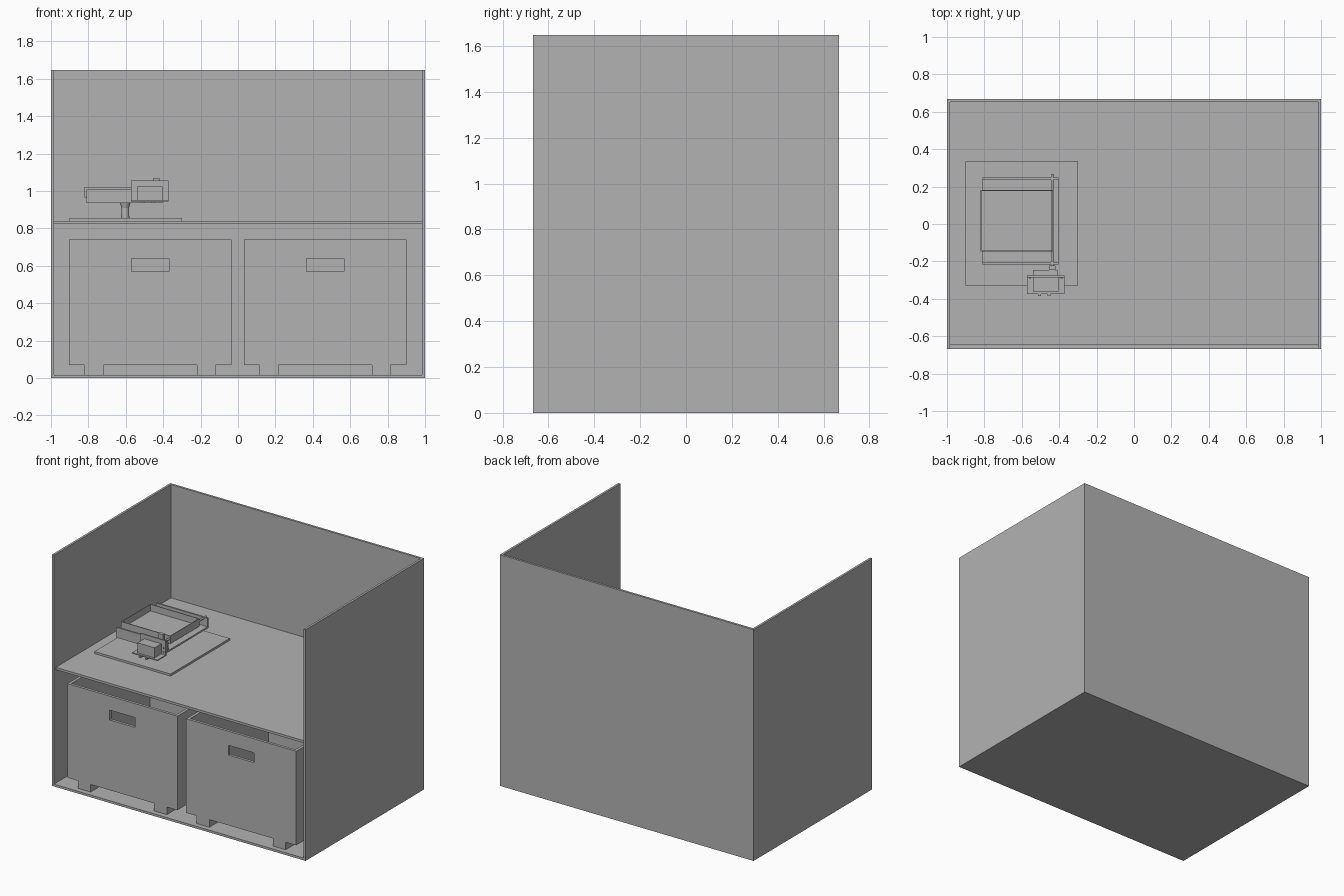
import bpy
import bmesh
from math import radians
from mathutils import Matrix

cube = bpy.data.objects.get("Cube")
if cube:
    bpy.data.objects.remove(cube, do_unlink=True)

grey = bpy.data.materials.new("plain grey")
grey.use_nodes = True
tone = (0.45, 0.45, 0.45, 1)
grey.diffuse_color = tone
grey.node_tree.nodes["Principled BSDF"].inputs["Base Color"].default_value = tone


def finish(name, bm):
    mesh = bpy.data.meshes.new(name)
    bm.to_mesh(mesh)
    bm.free()
    mesh.materials.append(grey)
    obj = bpy.data.objects.new(name, mesh)
    bpy.context.collection.objects.link(obj)
    return obj


def box(name, x, y, z):
    """Box from (low, high) ranges on each axis."""
    bm = bmesh.new()
    bmesh.ops.create_cube(bm, size=1)
    for v in bm.verts:
        v.co = [(lo + hi) / 2 + c * (hi - lo) for c, (lo, hi) in zip(v.co, (x, y, z))]
    return finish(name, bm)


def rod(name, x, z, y, r):
    """Cylinder along y."""
    bm = bmesh.new()
    turn = Matrix.Translation((x, sum(y) / 2, z)) @ Matrix.Rotation(radians(90), 4, "X")
    bmesh.ops.create_cone(bm, cap_ends=True, segments=16, radius1=r, radius2=r,
                          depth=y[1] - y[0], matrix=turn)
    return finish(name, bm)


def cut(obj, x, y, z):
    """Subtract a box and discard the cutter."""
    cutter = box("cutter", x, y, z)
    cutter.hide_render = True
    mod = obj.modifiers.new("cut", "BOOLEAN")
    mod.operation = "DIFFERENCE"
    mod.solver = "EXACT"
    mod.object = cutter
    bpy.context.view_layer.objects.active = obj
    bpy.ops.object.modifier_apply(modifier=mod.name)
    bpy.data.objects.remove(cutter, do_unlink=True)


# Cabinet
T, D, H = 0.016, 0.667, 1.647
box("cabinet_floor", (-1, 1), (-D, D), (0, T))
box("back_wall", (-1, 1), (D - T, D), (T, H))
box("right_wall", (-1, T - 1), (-D, D - T), (T, H))
box("left_wall", (1 - T, 1), (-D, D - T), (T, H))
box("worktop", (T - 1, 1 - T), (-0.645, D - T), (0.823, 0.84))

# Open storage bins with a grip slot and four feet
front, back = -0.63, 0.29
for side, cx in (("right", -0.47), ("left", 0.466)):
    tub = box(side + "_bin", (cx - 0.434, cx + 0.434), (front, back), (0.07, 0.74))
    cut(tub, (cx - 0.414, cx + 0.414), (front + 0.02, back - 0.02), (0.09, 0.8))
    cut(tub, (cx - 0.1, cx + 0.1), (front - 0.05, front + 0.05), (0.57, 0.64))
    for fx in (cx - 0.3, cx + 0.3):
        for fy in (front, back - 0.1):
            box(side + "_bin_foot", (fx - 0.05, fx + 0.05), (fy, fy + 0.1), (T, 0.07))

# Base plate and waisted pedestal
box("base_plate", (-0.9, -0.3), (-0.33, 0.336), (0.84, 0.855))
bm = bmesh.new()
for z0, z1, r0, r1 in ((0.855, 0.91, 0.022, 0.02), (0.91, 0.936, 0.02, 0.028)):
    bmesh.ops.create_cone(bm, cap_ends=True, segments=20, radius1=r0, radius2=r1, depth=z1 - z0,
                          matrix=Matrix.Translation((-0.603, 0.015, (z0 + z1) / 2)))
finish("pedestal", bm)

# Tilting cradle
box("cradle_floor", (-0.81, -0.405), (-0.216, 0.248), (0.935, 0.947))
for y in (-0.216, 0.236):
    box("cradle_side", (-0.81, -0.405), (y, y + 0.012), (0.947, 1.008))

# Shallow tray
tray = box("tray", (-0.82, -0.43), (-0.147, 0.183), (0.965, 1.02))
cut(tray, (-0.814, -0.436), (-0.141, 0.177), (0.973, 1.1))

# Axle and drive arm
rod("axle", -0.438, 1.0, (-0.24, 0.268), 0.007)
box("drive_arm", (-0.455, -0.42), (-0.245, -0.222), (0.975, 1.07))

# Motor on an angle bracket
box("bracket_shelf", (-0.572, -0.372), (-0.375, -0.275), (0.945, 0.953))
box("bracket_upright", (-0.572, -0.372), (-0.285, -0.275), (0.953, 1.055))
box("motor_body", (-0.54, -0.405), (-0.36, -0.285), (0.953, 1.025))
box("gear_housing", (-0.54, -0.41), (-0.275, -0.245), (0.955, 1.03))
for x in (-0.505, -0.455):
    box("cable_prong", (x - 0.008, x + 0.008), (-0.386, -0.33), (0.937, 0.945))
for x in (-0.556, -0.388):
    for z in (0.97, 1.0):
        rod("mounting_screw", x, z, (-0.291, -0.285), 0.006)
